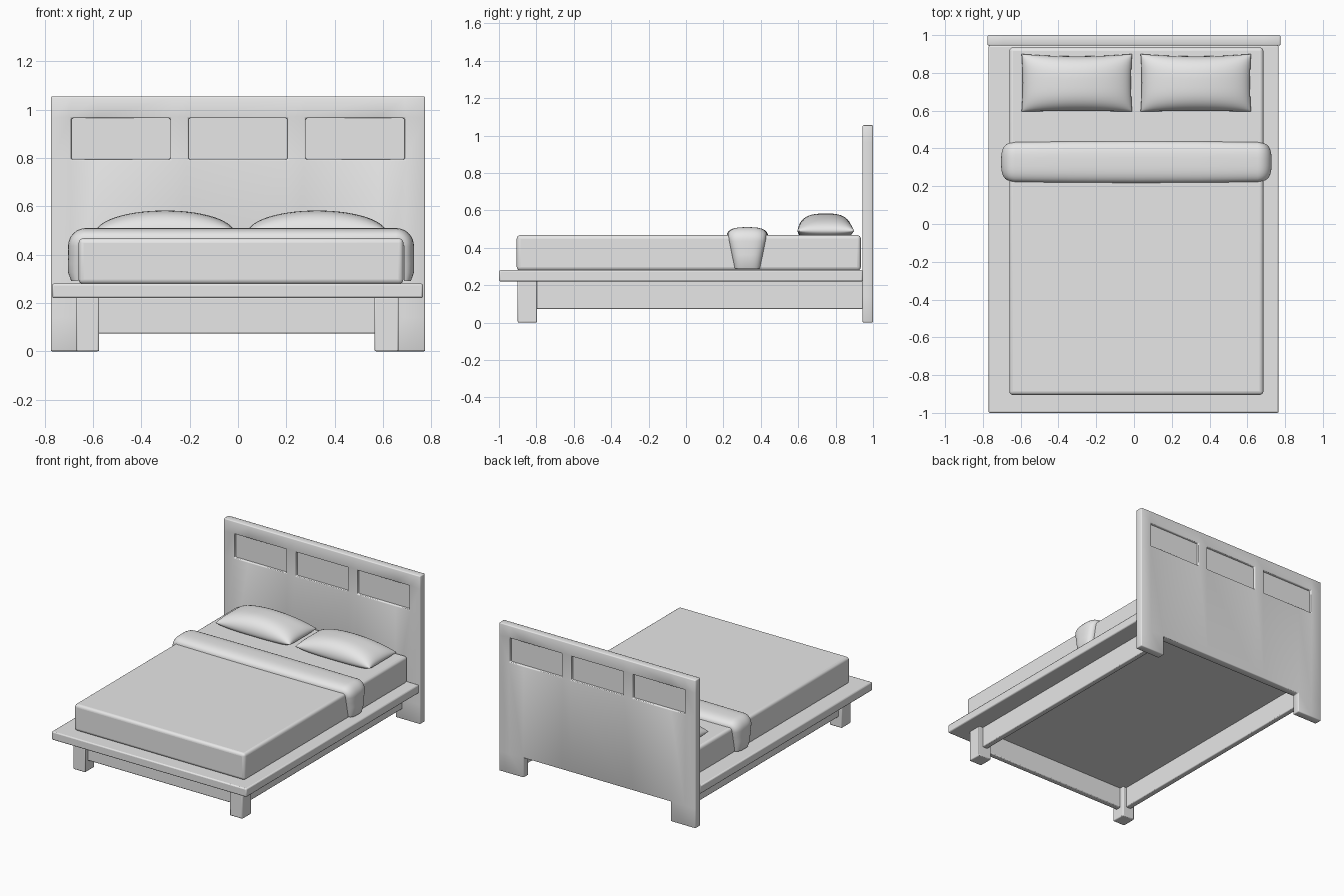
import bpy
import bmesh
from math import sin, cos, pi, radians

if "Cube" in bpy.data.objects:
    bpy.data.objects.remove(bpy.data.objects["Cube"], do_unlink=True)

# One neutral material for the whole bed
grey = bpy.data.materials.new("light_grey")
grey.use_nodes = True
grey.diffuse_color = (0.8, 0.8, 0.8, 1)
grey.node_tree.nodes["Principled BSDF"].inputs["Base Color"].default_value = (0.8, 0.8, 0.8, 1)


def finish(name, bm, bevel=0, segments=2, thickness=0, angle=35):
    """Turn a bmesh into a smooth-shaded object with optional solidify and bevel."""
    bmesh.ops.recalc_face_normals(bm, faces=bm.faces)
    mesh = bpy.data.meshes.new(name)
    bm.to_mesh(mesh)
    bm.free()
    mesh.materials.append(grey)
    obj = bpy.data.objects.new(name, mesh)
    bpy.context.collection.objects.link(obj)
    if thickness:
        mod = obj.modifiers.new("Solidify", 'SOLIDIFY')
        mod.thickness, mod.offset = thickness, 0
    if bevel:
        mod = obj.modifiers.new("Bevel", 'BEVEL')
        mod.width, mod.segments, mod.limit_method = bevel, segments, 'ANGLE'
    bpy.ops.object.select_all(action='DESELECT')
    obj.select_set(True)
    bpy.context.view_layer.objects.active = obj
    bpy.ops.object.shade_smooth_by_angle(angle=radians(angle))
    return obj


def box(name, x, y, z, bevel=0.006, segments=2):
    """Bevelled box from its (min, max) ranges."""
    bm = bmesh.new()
    bmesh.ops.create_cube(bm, size=1)
    for v in bm.verts:
        for i, (low, high) in enumerate((x, y, z)):
            v.co[i] = low if v.co[i] < 0 else high
    return finish(name, bm, bevel, segments)


def headboard():
    """Upright board with three windows and a notch between its feet."""
    xs = [-0.775, -0.69, -0.58, -0.28, -0.205, 0.205, 0.28, 0.58, 0.69, 0.775]
    zs = [0, 0.14, 0.795, 0.965, 1.055]
    bm = bmesh.new()
    grid = [[bm.verts.new((x, 0.972, z)) for x in xs] for z in zs]
    notch, windows = {2, 3, 4, 5, 6}, {1, 2, 4, 6, 7}
    for r in range(len(zs) - 1):
        for c in range(len(xs) - 1):
            if (r == 0 and c in notch) or (r == 2 and c in windows):
                continue
            bm.faces.new((grid[r][c], grid[r][c + 1], grid[r + 1][c + 1], grid[r + 1][c]))
    bmesh.ops.delete(bm, geom=[v for v in bm.verts if not v.link_faces], context='VERTS')
    finish("headboard", bm, bevel=0.006, thickness=0.056)


def pillow(name, x, y, seam_z):
    """Two domed sheets welded along a pinched seam."""
    bm = bmesh.new()
    for rise in (0.093, -0.025):
        made = bmesh.ops.create_grid(bm, x_segments=28, y_segments=20, size=1)["verts"]
        for v in made:
            s, t = sin(v.co.x * pi / 2), sin(v.co.y * pi / 2)
            full = (max(0, 1 - s * s) * max(0, 1 - abs(t) ** 3)) ** 0.5
            if rise < 0:
                full = min(1, 2.5 * full)
            # the back and side edges draw in a little between the corners
            px = s * (1 - 0.02 * (1 - t * t))
            py = t * (1 - (0.08 if t > 0 else 0.02) * (1 - s * s))
            v.co = ((x[0] + x[1]) / 2 + px * (x[1] - x[0]) / 2,
                    (y[0] + y[1]) / 2 + py * (y[1] - y[0]) / 2,
                    seam_z + rise * full)
    bmesh.ops.remove_doubles(bm, verts=bm.verts, dist=0.0005)
    finish(name, bm, angle=60)


def blanket():
    """Padded strip laid over the mattress and hanging down both sides."""
    center_x, center_y, half, top, radius, hem = 0.0125, 0.328, 0.672, 0.466, 0.03, 0.29
    # half path: distance from centre, height, normal angle, half width
    side = [(half, hem + (top - radius - hem) * k / 4, 0, 0.067 + 0.03 * k / 4)
            for k in range(5)]
    for k in range(1, 9):
        a = pi / 2 * k / 8
        side.append((half - radius + radius * cos(a), top - radius + radius * sin(a),
                     a, 0.097 + 0.008 * k / 8))
    side += [(half * 0.5, top, pi / 2, 0.109), (0, top, pi / 2, 0.11)]
    path = [(1, p) for p in side] + [(-1, p) for p in reversed(side[:-1])]
    bm = bmesh.new()
    rings = []
    for i, (sign, (d, z, a, width)) in enumerate(path):
        end = 0.7 if i in (0, len(path) - 1) else 1
        ring = []
        for k in range(17):
            v = -cos(pi * k / 16)
            puff = 0.042 * end * max(0, 1 - abs(v) ** 3) ** 0.5 + 0.002
            ring.append(bm.verts.new((center_x + sign * (d + cos(a) * puff),
                                      center_y + v * width, z + sin(a) * puff)))
        rings.append(ring)
    for first, second in zip(rings, rings[1:]):
        for k in range(17):
            n = (k + 1) % 17
            bm.faces.new((first[k], first[n], second[n], second[k]))
    bm.faces.new(rings[0])
    bm.faces.new(rings[-1])
    finish("folded_blanket", bm, angle=50)


# Headboard and its three thin recessed panels
headboard()
for label, x in (("right", (-0.695, -0.275)), ("middle", (-0.21, 0.21)), ("left", (0.275, 0.695))):
    box(label + "_headboard_panel", x, (0.962, 0.982), (0.79, 0.97), bevel=0)

# Platform, front legs and rails
box("platform", (-0.77, 0.766), (-1, 0.946), (0.22, 0.28), bevel=0.008)
for label, x in (("right", (-0.67, -0.575)), ("left", (0.565, 0.665))):
    box(label + "_front_leg", x, (-0.9, -0.797), (0, 0.225))
    mid = sum(x) / 2
    box(label + "_side_rail", (mid - 0.02, mid + 0.02), (-0.82, 0.946), (0.073, 0.225))
box("front_rail", (-0.6, 0.59), (-0.868, -0.828), (0.073, 0.225))

# Bedding
box("mattress", (-0.66, 0.685), (-0.905, 0.935), (0.278, 0.468), bevel=0.02, segments=4)
pillow("right_pillow", (-0.595, -0.01), (0.595, 0.9), 0.49)
pillow("left_pillow", (0.035, 0.62), (0.595, 0.9), 0.49)
blanket()
